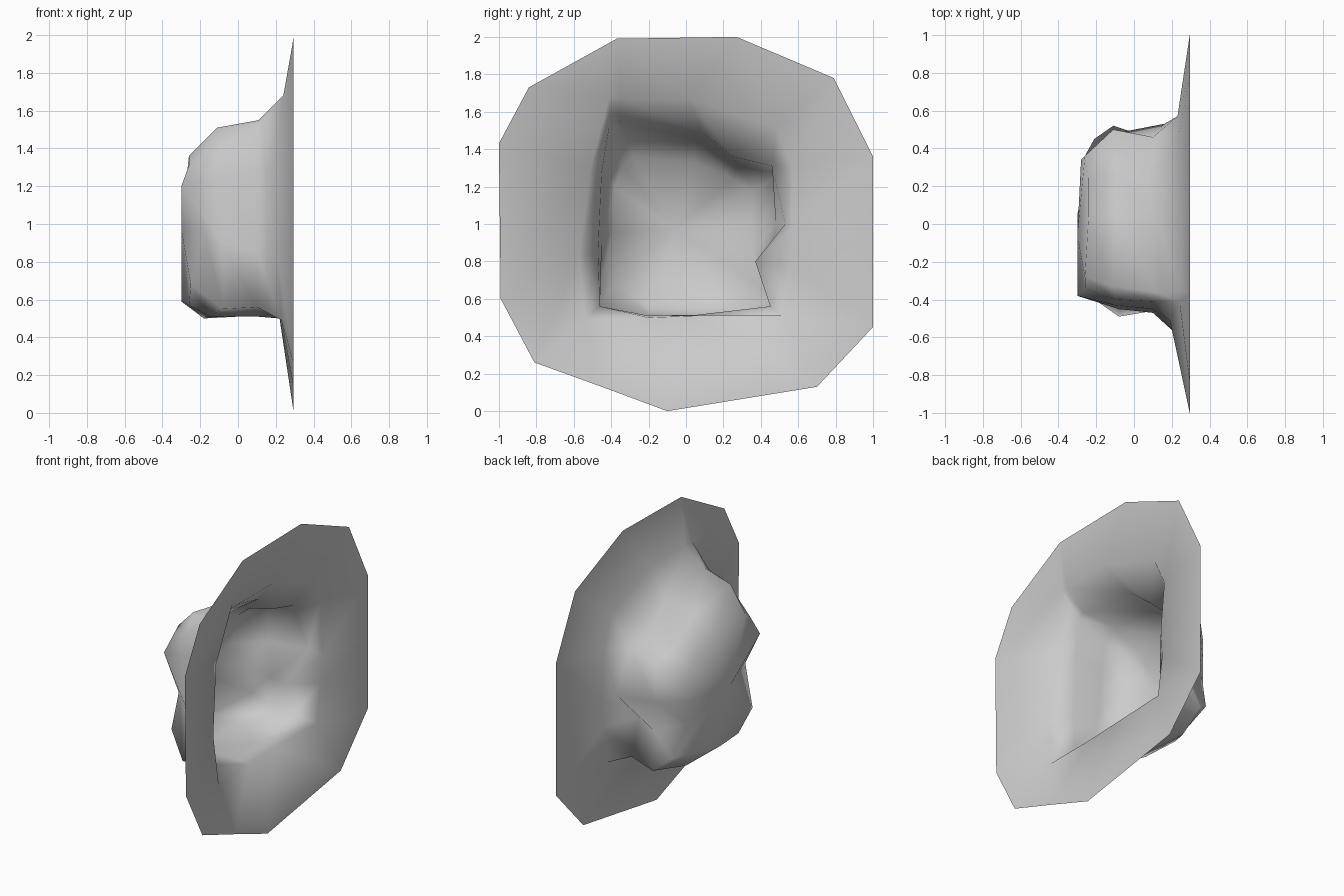
import bpy
import bmesh
from mathutils import Vector

default_cube = bpy.data.objects.get("Cube")
if default_cube:
    bpy.data.objects.remove(default_cube, do_unlink=True)


def make_material(name, colour):
    material = bpy.data.materials.new(name)
    material.use_nodes = True
    material.diffuse_color = colour
    shader = next(n for n in material.node_tree.nodes if n.type == "BSDF_PRINCIPLED")
    shader.inputs["Base Color"].default_value = colour
    return material


def make_ring(outline, depths):
    """Turn a (y, z) outline and its x depths into points around the opening."""
    if not isinstance(depths, (list, tuple)):
        depths = [depths] * len(outline)
    return [Vector((x, y, z)) for x, (y, z) in zip(depths, outline)]


def add_ring(mesh, points):
    return [mesh.verts.new(point) for point in points]


def bridge_rings(mesh, outer, inner):
    count = len(outer)
    for i in range(count):
        j = (i + 1) % count
        mesh.faces.new((outer[i], outer[j], inner[j], inner[i]))


def close_ring(mesh, ring, centre):
    tip = mesh.verts.new(centre)
    for i in range(len(ring)):
        mesh.faces.new((ring[i], ring[(i + 1) % len(ring)], tip))


# Outer edge of the wide flat brim
rim = make_ring(
    [(-.37, 1.99), (.27, 2), (.79, 1.78), (1, 1.36), (1, .95), (1, .45), (.7, .13),
     (-.1, 0), (-.45, .13), (-.81, .26), (-.99, .6), (-1, 1.43), (-.84, 1.73)], .295)

# Where the brim turns into the bowl
brim_base = make_ring(
    [(-.35, 1.67), (.02, 1.67), (.48, 1.51), (.57, 1.31), (.56, .97), (.56, .77), (.52, .51),
     (.06, .51), (-.2, .5), (-.54, .49), (-.57, .83), (-.51, 1.3), (-.41, 1.68)],
    [.25, .25, .24, .23, .25, .24, .24, .22, .22, .23, .21, .19, .24])

# Narrow throat, pinched inward on one side and at an upper corner
throat = make_ring(
    [(-.36, 1.55), (.08, 1.5), (.25, 1.36), (.46, 1.31), (.53, 1), (.37, .8), (.45, .56),
     (.06, .515), (-.2, .51), (-.46, .56), (-.47, .85), (-.45, 1.28), (-.41, 1.52)],
    [.11, .1, .08, .1, .16, .1, .1, .1, .1, .1, .1, .1, .11])

# Bulging widest part of the bowl behind the throat
shoulder = make_ring(
    [(-.33, 1.51), (.05, 1.45), (.27, 1.31), (.5, 1.27), (.48, 1), (.44, .78), (.52, .545),
     (.26, .5), (-.2, .51), (-.49, .55), (-.45, .9), (-.43, 1.25), (-.4, 1.41)],
    [-.11, -.1, -.1, -.11, -.1, -.06, -.11, -.18, -.15, -.08, -.08, -.1, -.1])

# Uneven edge of the closed end
cap = make_ring(
    [(-.28, 1.36), (.05, 1.33), (.25, 1.24), (.36, 1.18), (.34, 1), (.36, .85), (.45, .63),
     (.05, .59), (-.2, .57), (-.37, .68), (-.39, .96), (-.38, 1.2), (-.34, 1.31)],
    [-.26, -.24, -.24, -.26, -.28, -.26, -.21, -.3, -.26, -.25, -.18, -.3, -.26])

# One open shell: brim, throat, bowl and closed end
mesh = bmesh.new()
rings = [add_ring(mesh, points) for points in (rim, brim_base, throat, shoulder, cap)]
for outer, inner in zip(rings, rings[1:]):
    bridge_rings(mesh, outer, inner)
close_ring(mesh, rings[-1], (-.3, -.06, .97))
for face in mesh.faces:
    face.smooth = True

data = bpy.data.meshes.new("brimmed_bowl")
mesh.to_mesh(data)
mesh.free()
data.materials.append(make_material("plain light grey", (.6, .6, .6, 1)))
bowl = bpy.data.objects.new("brimmed_bowl", data)
bpy.context.collection.objects.link(bowl)
